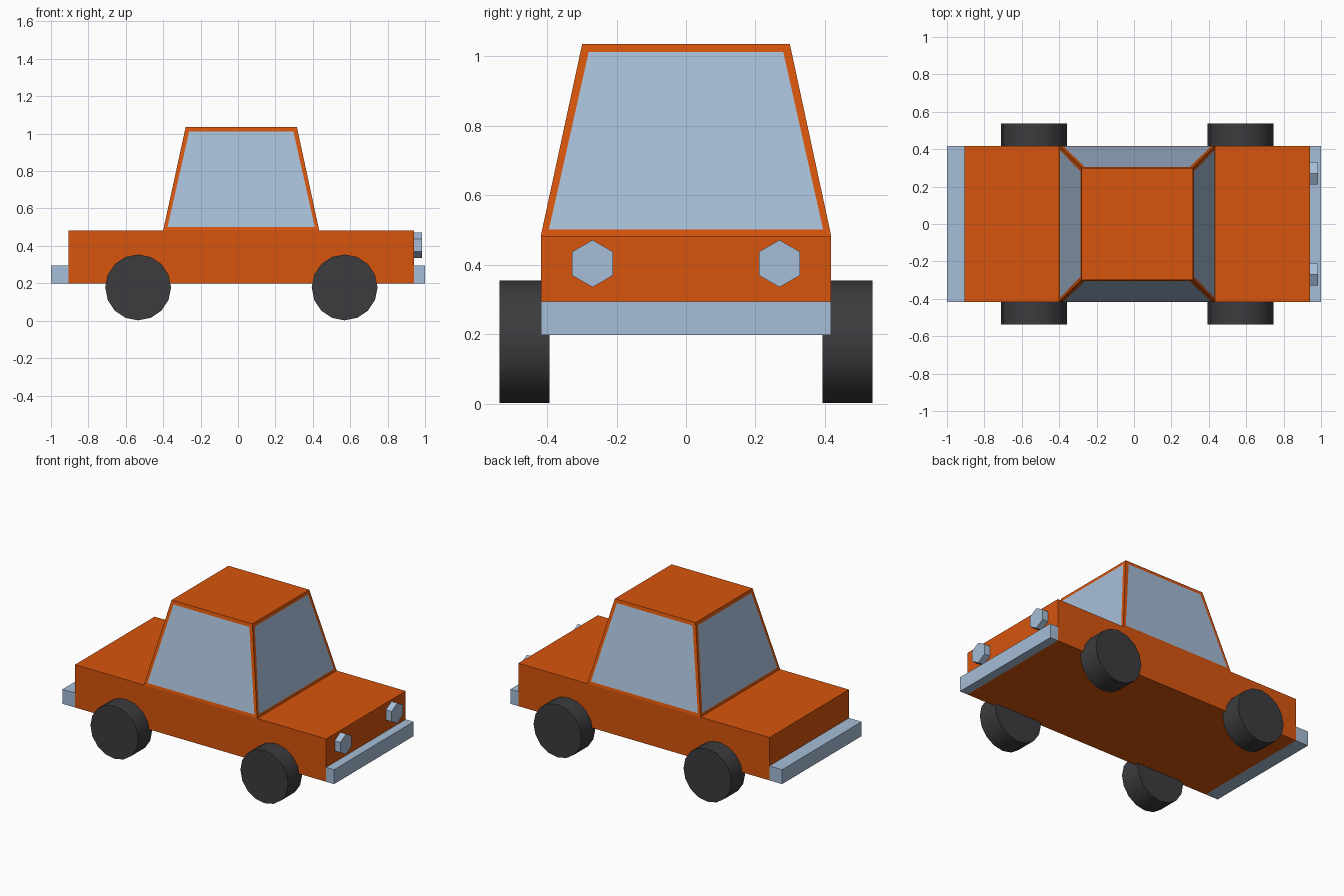
import bpy, bmesh
from math import pi, radians
from mathutils import Matrix, Vector

if "Cube" in bpy.data.objects:
    bpy.data.objects.remove(bpy.data.objects["Cube"])


def material(name, color):
    m = bpy.data.materials.new(name)
    m.diffuse_color = (*color, 1)
    m.use_nodes = True
    m.node_tree.nodes["Principled BSDF"].inputs["Base Color"].default_value = m.diffuse_color
    return m


paint = material("orange_paint", (0.68, 0.09, 0.004))
pale = material("pale_blue", (0.38, 0.51, 0.68))
rubber = material("dark_rubber", (0.045, 0.045, 0.05))


def finish(bm, name, *mats):
    bmesh.ops.recalc_face_normals(bm, faces=bm.faces[:])
    me = bpy.data.meshes.new(name)
    bm.to_mesh(me)
    bm.free()
    for m in mats:
        me.materials.append(m)
    ob = bpy.data.objects.new(name, me)
    bpy.context.collection.objects.link(ob)
    return ob


def box_mesh(x0, x1, half_y, z0, z1):
    bm = bmesh.new()
    mat = (Matrix.Translation(((x0 + x1) / 2, 0, (z0 + z1) / 2))
           @ Matrix.Diagonal((x1 - x0, 2 * half_y, z1 - z0, 1)))
    bmesh.ops.create_cube(bm, size=1, matrix=mat)
    return bm


def cylinder(name, center, radius, depth, sides, rotation, mat):
    bm = bmesh.new()
    bmesh.ops.create_cone(bm, cap_ends=True, segments=sides, radius1=radius,
                          radius2=radius, depth=depth,
                          matrix=Matrix.Translation(center) @ rotation)
    return finish(bm, name, mat)


# Body: box split across, middle of the top raised into a tapered cabin
bm = box_mesh(-0.907, 0.942, 0.418, 0.198, 0.483)
for x in (-0.40, 0.434):
    bmesh.ops.bisect_plane(bm, geom=bm.verts[:] + bm.edges[:] + bm.faces[:],
                           plane_co=(x, 0, 0), plane_no=(1, 0, 0))
bm.normal_update()
deck = next(f for f in bm.faces
            if f.normal.z > 0.9 and abs(f.calc_center_median().x) < 0.1)
roof = bmesh.ops.extrude_discrete_faces(bm, faces=[deck])["faces"][0]
for v in roof.verts:
    v.co = Vector((0.315 if v.co.x > 0 else -0.28,
                   0.299 if v.co.y > 0 else -0.299, 1.035))
bm.normal_update()

# Windows: inset panes in the four cabin sides
sides = [f for f in bm.faces if f.calc_center_median().z > 0.6 and f != roof]
bmesh.ops.inset_individual(bm, faces=sides, thickness=0.03)
for f in sides:
    f.material_index = 1
finish(bm, "car_body", paint, pale)

# Bumpers
finish(box_mesh(-1.0, -0.907, 0.418, 0.198, 0.294), "rear_bumper", pale)
finish(box_mesh(0.942, 1.0, 0.418, 0.198, 0.294), "front_bumper", pale)

# Wheels and headlights, mirrored left and right
for side, tag in ((-1, "right"), (1, "left")):
    for x, end in ((-0.534, "rear"), (0.57, "front")):
        wheel = cylinder(f"{end}_{tag}_wheel", (x, side * 0.465, 0.178), 0.176,
                         0.145, 16, Matrix.Rotation(pi / 2, 4, 'X'), rubber)
        bpy.ops.object.select_all(action='DESELECT')
        wheel.select_set(True)
        bpy.context.view_layer.objects.active = wheel
        bpy.ops.object.shade_smooth_by_angle(angle=radians(35))
    cylinder(f"{tag}_headlight", (0.962, side * 0.269, 0.403), 0.068, 0.044, 6,
             Matrix.Rotation(pi / 2, 4, 'Y') @ Matrix.Rotation(pi / 6, 4, 'Z'), pale)
